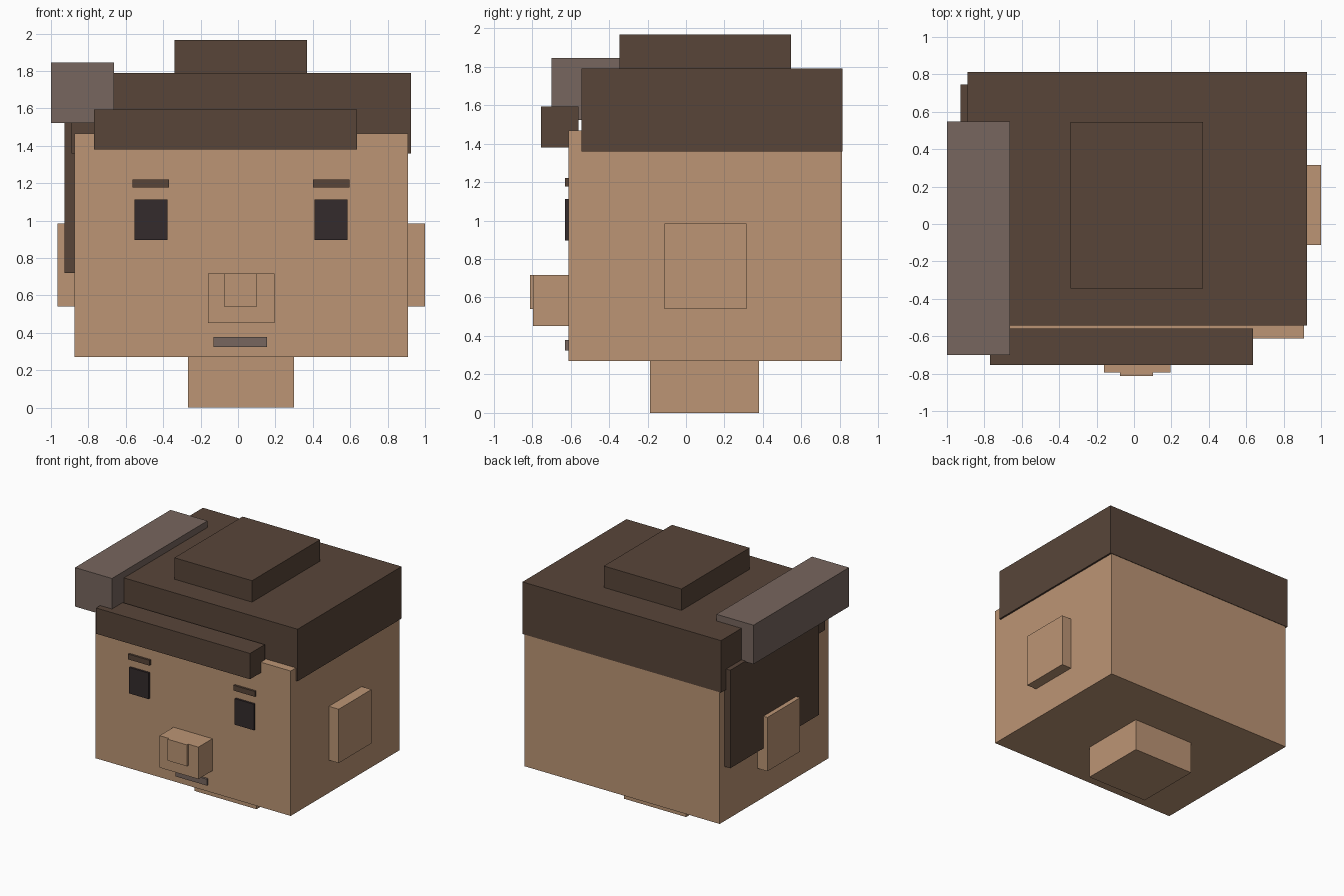
import bpy
import bmesh
from mathutils import Vector

default = bpy.data.objects.get("Cube")
if default:
    bpy.data.objects.remove(default, do_unlink=True)


def linear(c):
    c /= 255
    return c / 12.92 if c <= 0.04045 else ((c + 0.055) / 1.055) ** 2.4


def material(name, r, g, b):
    colour = (linear(r), linear(g), linear(b), 1)
    mat = bpy.data.materials.new(name)
    mat.use_nodes = True
    mat.diffuse_color = colour
    bsdf = mat.node_tree.nodes["Principled BSDF"]
    bsdf.inputs["Base Color"].default_value = colour
    bsdf.inputs["Roughness"].default_value = 0.9
    return mat


skin = material("skin", 188, 149, 117)
hair = material("dark brown hair", 88, 69, 57)
grey = material("grey brown", 119, 102, 94)
dark = material("eye black", 52, 43, 44)


def block(name, mat, x, y, z):
    """Box spanning the given (min, max) range on each axis."""
    low, high = Vector((x[0], y[0], z[0])), Vector((x[1], y[1], z[1]))
    size, centre = high - low, (low + high) / 2
    bm = bmesh.new()
    bmesh.ops.create_cube(bm, size=1)
    bmesh.ops.scale(bm, vec=size, verts=bm.verts)
    mesh = bpy.data.meshes.new(name)
    bm.to_mesh(mesh)
    bm.free()
    mesh.materials.append(mat)
    obj = bpy.data.objects.new(name, mesh)
    obj.location = centre
    bpy.context.collection.objects.link(obj)
    return obj


# Head and neck
block("head", skin, (-0.875, 0.91), (-0.612, 0.81), (0.27, 1.467))
block("neck", skin, (-0.267, 0.30), (-0.187, 0.38), (0, 0.28))

# Ears
for name, x in (("right_ear", (-0.965, -0.85)), ("left_ear", (0.88, 1.0))):
    block(name, skin, x, (-0.113, 0.315), (0.54, 0.985))

# Hair
block("hair_cap", hair, (-0.89, 0.925), (-0.543, 0.814), (1.36, 1.79))
block("hair_crown", hair, (-0.34, 0.37), (-0.345, 0.545), (1.75, 1.967))
block("fringe", hair, (-0.77, 0.637), (-0.753, -0.56), (1.38, 1.593))
block("side_hair", hair, (-0.928, -0.86), (-0.41, 0.747), (0.72, 1.53))
block("side_tuft", grey, (-1.0, -0.662), (-0.70, 0.547), (1.523, 1.845))

# Nose
block("nose", skin, (-0.16, 0.195), (-0.795, -0.6), (0.453, 0.717))
block("nose_tip", skin, (-0.075, 0.102), (-0.812, -0.78), (0.54, 0.717))

# Eyes, brows and mouth
face = (-0.629, -0.605)
for side, x in (("right", -0.466), ("left", 0.498)):
    block(side + "_eye", dark, (x - 0.088, x + 0.088), face, (0.897, 1.112))
    block(side + "_brow", hair, (x - 0.097, x + 0.097), face, (1.176, 1.22))
block("mouth", grey, (-0.13, 0.155), face, (0.325, 0.378))
